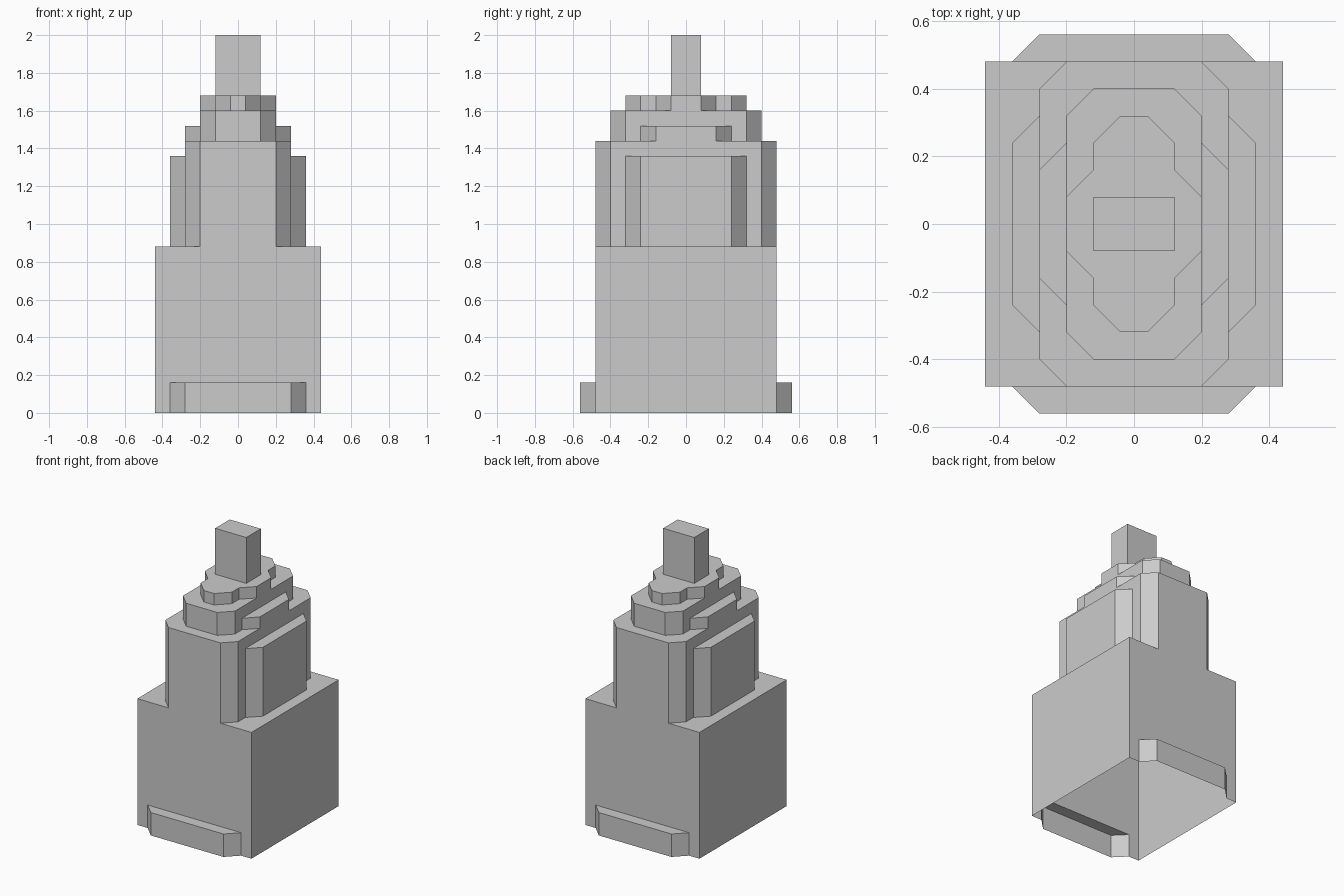
import bpy, bmesh

if "Cube" in bpy.data.objects:
    bpy.data.objects.remove(bpy.data.objects["Cube"])


def prism(name, pts, z0, z1):
    """Closed vertical prism from a counter-clockwise outline."""
    bm = bmesh.new()
    face = bm.faces.new([bm.verts.new((round(x, 3), round(y, 3), z0)) for x, y in pts])
    top = bmesh.ops.extrude_face_region(bm, geom=[face], use_keep_orig=True)["geom"]
    for v in top:
        if isinstance(v, bmesh.types.BMVert):
            v.co.z = z1
    bmesh.ops.recalc_face_normals(bm, faces=bm.faces)
    mesh = bpy.data.meshes.new(name)
    bm.to_mesh(mesh)
    bm.free()
    obj = bpy.data.objects.new(name, mesh)
    bpy.context.collection.objects.link(obj)
    return obj


def mirrored(quarter):
    """Full outline from the +x +y quarter, listed from the x side to the y side."""
    back = quarter[::-1]
    return (quarter + [(-x, y) for x, y in back]
            + [(-x, -y) for x, y in quarter] + [(x, -y) for x, y in back])


def octagon(x, y, c=0.08):
    return mirrored([(x, y - c), (x - c, y)])


# Tiers: outline and top height
tiers = [
    ("base", mirrored([(0.44, 0.48)]), 0.88),
    ("foot_ledges", octagon(0.36, 0.56), 0.16),
    ("side_bays", octagon(0.36, 0.32), 1.36),
    ("shaft", octagon(0.28, 0.48), 1.44),
    ("upper_bays", octagon(0.28, 0.24), 1.52),
    ("upper_shaft", octagon(0.20, 0.40), 1.60),
    ("crown", mirrored([(0.20, 0.08), (0.12, 0.16), (0.12, 0.24), (0.04, 0.32)]), 1.68),
    ("spire", mirrored([(0.12, 0.08)]), 2.0),
]

# Merge the tiers into one shell (staggered bottoms below the ground)
parts = [prism(n, pts, -0.1 - 0.02 * i, top) for i, (n, pts, top) in enumerate(tiers)]
tower, rest = parts[0], parts[1:]
tower.name = "stepped_tower"
for part in rest:
    part.hide_render = True
    mod = tower.modifiers.new(part.name, 'BOOLEAN')
    mod.operation = 'UNION'
    mod.solver = 'EXACT'
    mod.object = part
bpy.context.view_layer.update()
shell = bpy.data.meshes.new_from_object(
    tower.evaluated_get(bpy.context.evaluated_depsgraph_get()))
tower.modifiers.clear()
tower.data = shell
for part in rest:
    bpy.data.objects.remove(part)

# Trim at the ground, leaving the underside open
bm = bmesh.new()
bm.from_mesh(shell)
bmesh.ops.bisect_plane(bm, geom=bm.verts[:] + bm.edges[:] + bm.faces[:],
                       plane_co=(0, 0, 0), plane_no=(0, 0, 1), clear_inner=True)
bmesh.ops.remove_doubles(bm, verts=bm.verts, dist=1e-5)
bm.to_mesh(shell)
bm.free()
